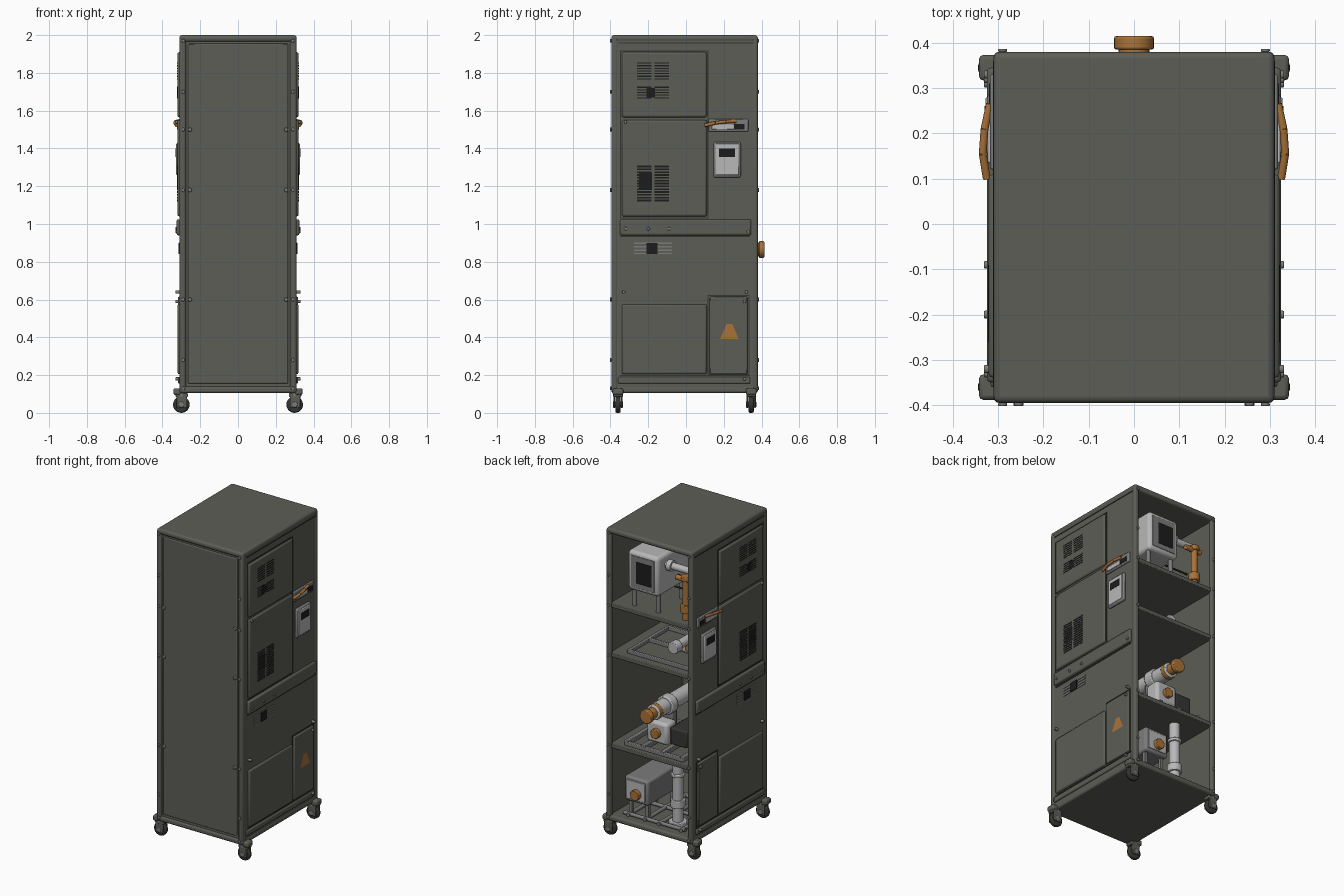
import bpy
import bmesh
import math
from mathutils import Matrix, Vector

default_cube = bpy.data.objects.get("Cube")
if default_cube:
    bpy.data.objects.remove(default_cube, do_unlink=True)


def make_material(name, red, green, blue):
    material = bpy.data.materials.new(name)
    material.use_nodes = True
    colour = (red, green, blue, 1)
    material.diffuse_color = colour
    material.node_tree.nodes["Principled BSDF"].inputs["Base Color"].default_value = colour
    return material


BODY = make_material("cabinet grey", .11, .11, .095)
STEEL = make_material("steel grey", .2, .2, .2)
PALE = make_material("pale grey", .48, .48, .48)
DARK = make_material("near black", .012, .012, .012)
SEAM = make_material("seam charcoal", .035, .035, .032)
ORANGE = make_material("burnt orange", .4, .17, .04)


def finish(name, bm, material, bevel=0, segments=2):
    mesh = bpy.data.meshes.new(name)
    bmesh.ops.recalc_face_normals(bm, faces=bm.faces[:])
    bm.to_mesh(mesh)
    bm.free()
    mesh.materials.append(material)
    obj = bpy.data.objects.new(name, mesh)
    bpy.context.collection.objects.link(obj)
    if bevel:
        modifier = obj.modifiers.new("rounded edges", "BEVEL")
        modifier.width = bevel
        modifier.segments = segments
    bpy.ops.object.select_all(action="DESELECT")
    obj.select_set(True)
    bpy.context.view_layer.objects.active = obj
    bpy.ops.object.shade_smooth_by_angle(angle=math.radians(40))
    return obj


def boxes(name, material, ranges, bevel=0, segments=2):
    """One object from boxes, each given as x, y and z ranges."""
    bm = bmesh.new()
    for spans in ranges:
        centre = Vector([(low + high) / 2 for low, high in spans])
        size = [abs(high - low) for low, high in spans]
        matrix = Matrix.Translation(centre) @ Matrix.Diagonal((*size, 1))
        bmesh.ops.create_cube(bm, size=1, matrix=matrix)
    return finish(name, bm, material, bevel, segments)


def rods(name, material, items, sides=24, bevel=0):
    """One object from cylinders, each given as start, end and radius."""
    bm = bmesh.new()
    for start, end, radius in items:
        start, end = Vector(start), Vector(end)
        axis = end - start
        matrix = Matrix.Translation((start + end) / 2) @ axis.to_track_quat("Z", "Y").to_matrix().to_4x4()
        bmesh.ops.create_cone(bm, cap_ends=True, segments=sides, radius1=radius,
                              radius2=radius, depth=axis.length, matrix=matrix)
    return finish(name, bm, material, bevel)


def outline(a, b, c, d, width):
    """Four thin (y, z) strips around a rectangle."""
    return [((a, b), (c, c + width)), ((a, b), (d - width, d)),
            ((a, a + width), (c, d)), ((b - width, b), (c, d))]


W, FRONT, BACK, BASE, TOP = .31, -.395, .38, .105, 2

# Cabinet shell, open at the back
boxes("top_panel", BODY, [((-W, W), (FRONT, BACK), (1.965, TOP))], .014, 3)
boxes("bottom_panel", BODY, [((-W, W), (FRONT, BACK), (BASE, .14))], .012, 3)
boxes("front_panel", BODY, [((-.29, .29), (-.385, -.365), (.13, 1.98))])
boxes("front_face", BODY, [((-.265, .265), (-.392, -.38), (.155, 1.955))], .006)
boxes("corner_posts", BODY, [((s * .276, s * W), span, (.12, 1.99))
                             for s in (-1, 1) for span in ((FRONT, -.36), (.35, BACK))], .012, 3)
for z in (1.5, 1.18, .59):
    boxes("shelf", BODY, [((-.295, .295), (-.37, .37), (z - .015, z + .012))], .004)

# Frame bolts on the front and back
rods("frame_bolts", STEEL, [((s * .255, -.38, z), (s * .255, -.402, z), .011)
                            for s in (-1, 1) for z in (1.5, 1.18, .6)], 12, .003)
rods("corner_bolts", STEEL, [((s * .29, y, z), (s * .29, y * 1.018, z), .01)
                             for s in (-1, 1) for y in (FRONT, BACK)
                             for z in (.13, .28, .6, 1.18, 1.5, 1.7, 1.97)], 12, .003)

# Both sides share the same panels, vents, handle and control box
for side, label in ((1, "left"), (-1, "right")):
    def layer(inner, outer, rects):
        return [((side * inner, side * outer), ys, zs) for ys, zs in rects]

    boxes(label + "_wall", BODY, layer(.285, .308, [((-.38, .37), (.12, 1.98))]))
    boxes(label + "_doors", BODY, layer(.3, .321, [((-.34, .11), (1.04, 1.55)),
                                                  ((-.34, .11), (1.565, 1.91)),
                                                  ((-.34, .11), (.205, .575))]), .01)
    boxes(label + "_small_door", BODY, layer(.3, .318, [((.125, .325), (.205, .615))]), .006)
    boxes(label + "_middle_rail", BODY, layer(.3, .325, [((-.35, .345), (.94, 1.025))]), .009)
    boxes(label + "_base_rail", BODY, layer(.3, .317, [((-.36, .34), (.155, .19))]), .006)

    # Dark gaps around the doors
    seams = outline(.115, .335, .2, .625, .005) + outline(-.35, .118, 1.03, 1.918, .005)
    seams += [((-.35, .34), (.195, .201)), ((-.35, .34), (.93, .937)), ((-.36, .36), (1.955, 1.962))]
    boxes(label + "_seams", SEAM, layer(.305, .311, seams))

    # Slotted vents
    columns = ((-.26, -.182), (-.168, -.09))
    slots = [(c, (z, z + .009)) for c in columns for z in [1.12 + .015 * i for i in range(13)]]
    slots += [(c, (z, z + .006)) for c in columns for z in [1.665 + .014 * i for i in range(5)]]
    slots += [(c, (z, z + .006)) for c in columns for z in [1.765 + .014 * i for i in range(7)]]
    boxes(label + "_vent_slots", DARK, layer(.318, .3225, slots))
    boxes(label + "_vent_core", DARK, layer(.318, .3222, [((-.25, -.18), (1.18, 1.27)),
                                                         ((-.21, -.165), (1.67, 1.72))]))
    boxes(label + "_grille", STEEL, layer(.305, .312, [((-.275, -.075), (z, z + .007))
                                                       for z in (.84, .858, .876, .894)]))
    boxes(label + "_grille_port", DARK, layer(.305, .314, [((-.21, -.15), (.84, .9))]))

    # Control box with screen
    boxes(label + "_control_box", STEEL, layer(.3, .324, [((.145, .29), (1.245, 1.435))]), .012, 3)
    boxes(label + "_control_face", PALE, layer(.32, .328, [((.155, .28), (1.26, 1.425))]), .005)
    boxes(label + "_control_screen", DARK, layer(.325, .33, [((.175, .26), (1.355, 1.4))]))

    # Latch handle
    boxes(label + "_latch_bracket", STEEL, layer(.3, .318, [((.12, .33), (1.49, 1.555))]), .005)
    boxes(label + "_latch_recess", DARK, layer(.315, .32, [((.25, .31), (1.5, 1.53))]))
    boxes(label + "_latch_plate", PALE, layer(.315, .323, [((.135, .255), (1.5, 1.528))]), .003)
    path = [Vector((side * x, y, z)) for x, y, z in
            ((.318, .265, 1.545), (.33, .21, 1.542), (.334, .155, 1.535), (.325, .1, 1.522))]
    rods(label + "_latch_lever", ORANGE, [(a, b, .009) for a, b in zip(path, path[1:])], 10)

    # Panel bolts
    rods(label + "_side_bolts", STEEL, [((side * .3, y, z), (side * .331, y, z), .009)
         for y, z in ((-.32, .975), (-.2, .975), (-.09, .975), (.33, .96), (.31, .59),
                      (.31, .18), (-.33, .64), (-.32, 1.54), (.32, .64))], 12, .003)

    # Swivel casters
    for y, place in ((-.36, "front"), (.345, "back")):
        x = side * .3
        name = f"{place}_{label}_caster"
        rods(name + "_wheel", SEAM, [((x, y - .014, .044), (x, y + .014, .044), .044)], 24, .008)
        rods(name + "_hub", STEEL, [((x, y - .027, .044), (x, y + .027, .044), .016),
                                    ((x, y, .085), (x, y, .115), .026)], 16, .003)
        boxes(name + "_fork", BODY, [((x - .026, x + .03), (y + a, y + a + .009), (.025, .1))
                                     for a in (-.025, .016)]
              + [((x - .03, x + .035), (y - .025, y + .025), (.085, .104))], .004)
        boxes(name + "_guard", BODY, [((side * .3, side * .342), (y - .028, y + .028), (.095, .13))], .009)

# Warning triangle on the left small door
bm = bmesh.new()
corners = [bm.verts.new((.32, y, z)) for y, z in ((.18, .39), (.28, .39), (.245, .47), (.215, .47))]
bm.faces.new(corners)
finish("warning_plate", bm, ORANGE)

# Top bay: instrument box, arm and standpipe
boxes("instrument_box", PALE, [((-.045, .175), (.03, .35), (1.625, 1.88))], .022, 3)
boxes("instrument_screen", DARK, [((.0, .11), (.348, .355), (1.68, 1.82))])
boxes("instrument_trim", STEEL, [((-.02, .15), (.347, .353), (1.65, 1.855))], .002)
rods("instrument_legs", STEEL, [((x, y, 1.5), (x, y, 1.64), .014)
                                for x in (-.02, .15) for y in (.07, .31)], 12)
rods("instrument_arm", PALE, [((-.04, .26, 1.81), (-.22, .26, 1.81), .022),
                              ((-.06, .26, 1.81), (-.09, .26, 1.81), .035)])
rods("standpipe", ORANGE, [((-.21, .3, 1.51), (-.21, .3, 1.79), .02),
                           ((-.21, .3, 1.56), (-.21, .3, 1.61), .034),
                           ((-.21, .3, 1.765), (-.21, .3, 1.795), .03),
                           ((-.26, .3, 1.77), (-.14, .3, 1.77), .016)], 20, .004)
rods("rack_bars", SEAM, [((-.28, y, z), (.28, y, z), .006)
                         for y in (.0, .15) for z in (1.62, 1.7)], 8)

# Second bay: shallow tray with a small fitting
tray = [((-.24, .2), (y, y + .02), (1.19, 1.215)) for y in (-.1, .1, .3)]
tray += [((x, x + .02), (-.1, .32), (1.19, 1.215)) for x in (-.24, .18)]
boxes("fitting_tray", STEEL, tray, .004)
rods("small_fitting", PALE, [((-.08, .23, 1.27), (-.08, -.1, 1.27), .028),
                             ((-.08, .25, 1.27), (-.08, .2, 1.27), .038),
                             ((-.08, .1, 1.2), (-.08, .1, 1.27), .03)], 20, .004)
rods("small_valve", ORANGE, [((-.13, .17, 1.25), (-.13, .06, 1.25), .02)], 16, .003)

# Third bay: long barrel with a cap, on a pump bed
rods("barrel", PALE, [((0, .34, .865), (0, -.25, .865), .048),
                      ((0, .22, .865), (0, .16, .865), .06)], 28, .006)
rods("barrel_cap", ORANGE, [((0, .3, .865), (0, .39, .865), .034),
                            ((0, .385, .865), (0, .415, .865), .044),
                            ((0, .3, .865), (0, .33, .865), .05)], 24, .005)
boxes("barrel_supports", STEEL, [((-.035, .035), (y, y + .05), (.62, .84)) for y in (-.2, .14)], .006)
boxes("pump_block", PALE, [((-.075, .075), (.2, .3), (.65, .79))], .018)
rods("pump_hub", ORANGE, [((0, .29, .72), (0, .325, .72), .03)], 20, .004)
boxes("pump_motor", SEAM, [((-.2, -.08), (.0, .28), (.66, .77))], .01)
bed = [((x, x + .025), (-.1, .34), (.6, .635)) for x in (-.22, -.08, .06, .18)]
bed += [((-.22, .205), (y, y + .025), (.6, .625)) for y in (-.1, .1, .315)]
boxes("pump_bed", STEEL, bed, .004)

# Bottom bay: blower box and vertical column on a frame
boxes("blower_box", STEEL, [((.03, .2), (.02, .345), (.25, .41))], .015, 3)
boxes("blower_face", PALE, [((.05, .18), (.342, .35), (.27, .39))], .003)
rods("blower_outlet", ORANGE, [((.11, .34, .31), (.11, .375, .31), .032)], 20, .004)
boxes("blower_legs", STEEL, [((x, x + .02), (y, y + .02), (.13, .26))
                             for x in (.045, .165) for y in (.05, .3)])
rods("column", PALE, [((-.11, .24, .13), (-.11, .24, .58), .032),
                      ((-.11, .24, .13), (-.11, .24, .16), .055),
                      ((-.11, .24, .25), (-.11, .24, .3), .044),
                      ((-.11, .24, .45), (-.11, .24, .47), .042)], 24, .004)
rods("floor_rails", STEEL, [((x, -.1, .155), (x, .34, .155), .012) for x in (-.2, -.04, .06, .18)]
     + [((-.22, y, .155), (.22, y, .155), .012) for y in (-.08, .12, .32)], 10)
